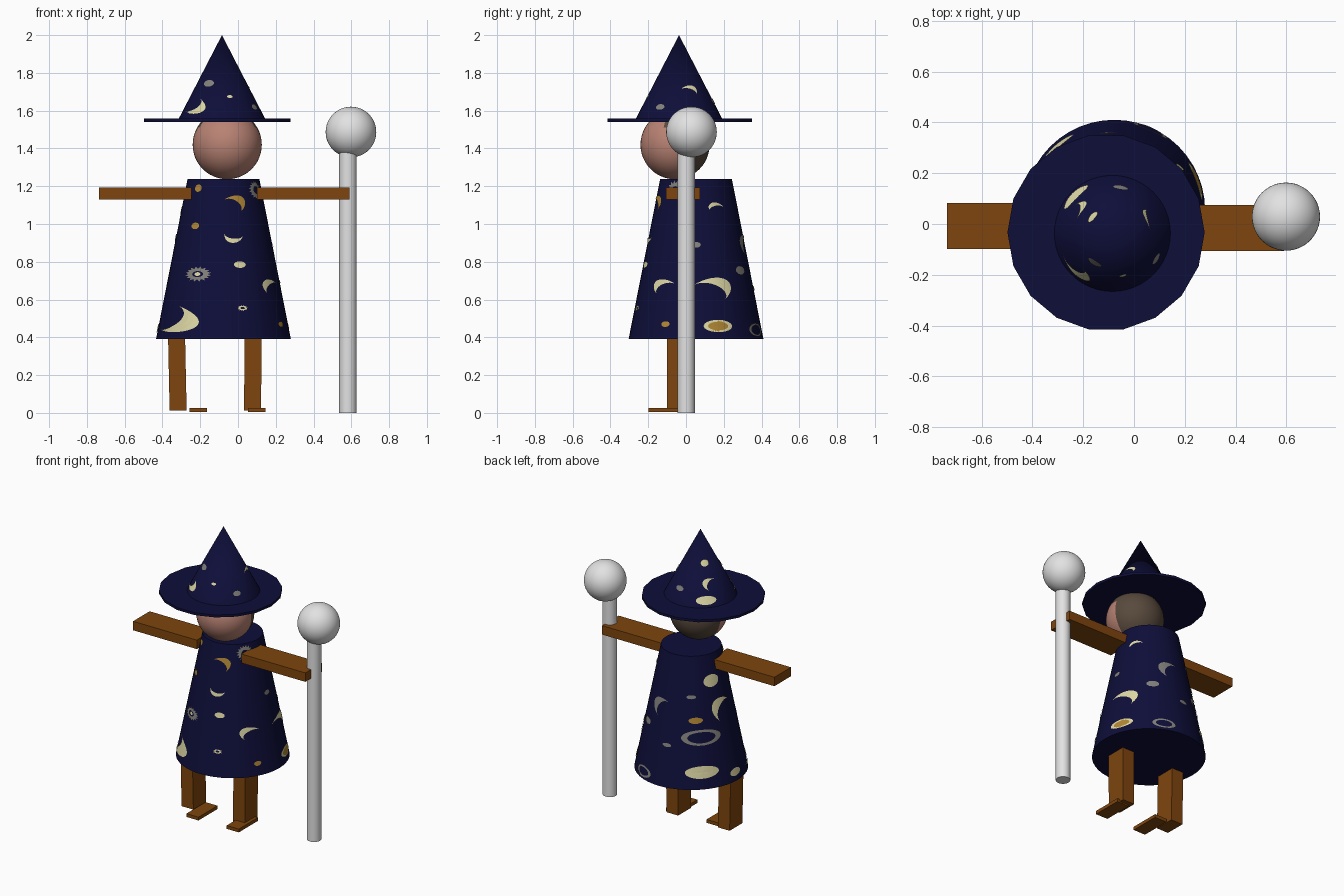
import bpy, bmesh, math
from mathutils import Vector

if "Cube" in bpy.data.objects:
    bpy.data.objects.remove(bpy.data.objects["Cube"])


def lin(c):
    return tuple(((v / 255 + 0.055) / 1.055) ** 2.4 if v > 10 else v / 255 / 12.92 for v in c)


def material(name, rgb):
    m = bpy.data.materials.new(name)
    m.diffuse_color = (*lin(rgb), 1)
    m.use_nodes = True
    m.node_tree.nodes["Principled BSDF"].inputs["Base Color"].default_value = m.diffuse_color
    return m


NAVY = material("navy cloth", (14, 14, 58))
CREAM = material("cream", (222, 216, 165))
GOLD = material("gold", (176, 134, 52))
GREY = material("grey", (130, 128, 122))
BROWN = material("brown wood", (126, 69, 14))
SKIN = material("skin", (184, 130, 115))
HAIR = material("dark hair", (88, 73, 60))
WHITE = material("pale staff", (226, 226, 226))


def finish(bm, name, mats, smooth=None):
    me = bpy.data.meshes.new(name)
    bm.to_mesh(me)
    bm.free()
    ob = bpy.data.objects.new(name, me)
    bpy.context.collection.objects.link(ob)
    for m in mats:
        me.materials.append(m)
    if smooth:
        bpy.ops.object.select_all(action='DESELECT')
        bpy.context.view_layer.objects.active = ob
        ob.select_set(True)
        bpy.ops.object.shade_smooth_by_angle(angle=math.radians(smooth))
    return ob


def frustum(name, cx, cy, z0, z1, r0, r1, n, mat, smooth=35):
    """Closed cone or cylinder with its first corner on +x."""
    bm = bmesh.new()

    def ring(r, z):
        return [bm.verts.new((cx + r * math.cos(2 * math.pi * i / n),
                              cy + r * math.sin(2 * math.pi * i / n), z)) for i in range(n)]
    lo = ring(r0, z0)
    bm.faces.new(lo[::-1])
    hi = ring(r1, z1) if r1 else [bm.verts.new((cx, cy, z1))] * n
    if r1:
        bm.faces.new(hi)
    for i in range(n):
        j = (i + 1) % n
        bm.faces.new([lo[i], lo[j], hi[j], hi[i]] if r1 else [lo[i], lo[j], hi[i]])
    return finish(bm, name, [mat], smooth)


def ball(name, c, r, mats):
    bm = bmesh.new()
    bmesh.ops.create_uvsphere(bm, u_segments=48, v_segments=24, radius=r)
    bmesh.ops.translate(bm, verts=bm.verts, vec=c)
    return finish(bm, name, mats, 40)


def box(name, x, y, z, mat, shift=0):
    """Box from min/max pairs; shift slides the lower end along x."""
    bm = bmesh.new()
    bmesh.ops.create_cube(bm, size=1)
    for v in bm.verts:
        low = v.co.z < 0
        v.co = [a[0] if t < 0 else a[1] for a, t in zip((x, y, z), v.co)]
        v.co.x += shift if low else 0
    return finish(bm, name, [mat])


def shape(kind, t):
    """Inner and outer outline points of a painted motif, t in 0..1."""
    a = 2 * math.pi * t
    p = Vector((math.cos(a), math.sin(a)))
    if kind == "moon":
        c, s = math.cos(a / 2), math.sin(a / 2)
        return Vector((c, 1.5 * s * 0.5 - 0.5)), Vector((c, 1.5 * s - 0.5))
    if kind == "ring":
        return p * 0.7, p
    if kind == "sun":
        return p * 0.4, p * (1 if round(t * 32) % 2 else 0.72)
    return p * 0, p


def motifs(name, cx, cy, z0, z1, r0, r1, items):
    """Thin painted motifs that follow a cone. Azimuth: 0 = front, 90 = right."""
    mats = [CREAM, GOLD, GREY]
    slope = (r1 - r0) / (z1 - z0)
    bm = bmesh.new()
    for az, z, kind, w, h, rot, mat in items:
        n, layers = 32, 3
        rc = r0 + slope * (z - z0)
        cr, sr = math.cos(math.radians(rot)), math.sin(math.radians(rot))
        rows = []
        for i in range(n + 1):
            a, b = shape(kind, i / n)
            row = []
            for k in range(layers + 1):
                p = a.lerp(b, k / layers)
                u, v = (p.x * cr - p.y * sr) * w / 2, (p.x * sr + p.y * cr) * h / 2
                th, r = math.radians(az) + u / rc, r0 + slope * (z + v - z0) + 0.004
                row.append(bm.verts.new((cx + r * math.sin(th), cy - r * math.cos(th), z + v)))
            rows.append(row)
        for p, q in zip(rows, rows[1:]):
            for k in range(layers):
                f = bm.faces.new((p[k], p[k + 1], q[k + 1], q[k]))
                f.material_index = mats.index(mat)
    bmesh.ops.remove_doubles(bm, verts=bm.verts, dist=1e-5)
    bm.normal_update()
    for f in bm.faces:
        if f.normal.dot(f.calc_center_median() - Vector((cx, cy, z0))) < 0:
            f.normal_flip()
    finish(bm, name, mats)


# Robe with painted moons, suns and dots
robe = (-0.077, 0.053, 0.39, 1.238, 0.357, 0.19)
frustum("robe", *robe, 48, NAVY)
motifs("robe_motifs", *robe, [
    (-50, 0.49, "moon", 0.34, 0.14, -120, CREAM),
    (17, 1.11, "moon", 0.12, 0.09, -45, GOLD),
    (12, 0.93, "moon", 0.10, 0.06, 170, CREAM),
    (-28, 0.735, "sun", 0.16, 0.08, 0, GREY),
    (-28, 0.735, "dot", 0.035, 0.02, 0, CREAM),
    (18, 0.785, "dot", 0.065, 0.035, 0, CREAM),
    (-38, 0.99, "dot", 0.05, 0.035, 0, GOLD),
    (-41, 1.19, "dot", 0.045, 0.04, 0, GOLD),
    (57, 1.18, "sun", 0.11, 0.10, 0, GREY),
    (18, 0.555, "sun", 0.06, 0.03, 0, CREAM),
    (55, 0.67, "moon", 0.14, 0.08, 40, CREAM),
    (62, 0.47, "dot", 0.05, 0.03, 0, GOLD),
    (109, 0.66, "moon", 0.21, 0.12, -40, CREAM),
    (110, 0.46, "dot", 0.15, 0.06, 0, GOLD),
    (110, 0.46, "ring", 0.16, 0.065, 0, CREAM),
    (118, 1.09, "moon", 0.09, 0.05, 20, CREAM),
    (90, 0.89, "dot", 0.05, 0.03, 0, GREY),
    (145, 0.755, "dot", 0.08, 0.045, 0, GREY),
    (168, 0.89, "moon", 0.14, 0.12, 60, GREY),
    (156, 0.44, "ring", 0.15, 0.07, 0, GREY),
    (227, 0.50, "dot", 0.22, 0.08, 0, CREAM),
    (261, 0.88, "moon", 0.16, 0.15, 50, CREAM),
    (249, 1.07, "dot", 0.11, 0.08, 0, CREAM),
    (221, 0.83, "dot", 0.09, 0.04, 0, GOLD),
    (228, 0.72, "ring", 0.26, 0.10, 0, GREY),
    (268, 0.45, "dot", 0.10, 0.05, 0, CREAM),
    (215, 0.98, "dot", 0.06, 0.025, 0, GREY),
    (185, 0.66, "dot", 0.06, 0.025, 0, GREY),
])

# Head: skin in front, hair at the back
HC = Vector((-0.057, -0.058, 1.42))
head = ball("head", HC, 0.183, [SKIN, HAIR])
for p in head.data.polygons:
    d = p.center - HC
    p.material_index = int(d.y > 0.02 or (d.z > 0.08 and d.y > -0.05))

# Hat
hat = (-0.085, -0.037, 1.555, 2.0, 0.23, 0)
frustum("hat_brim", -0.11, -0.033, 1.541, 1.558, 0.388, 0.388, 18, NAVY)
frustum("hat_cone", *hat, 48, NAVY)
motifs("hat_motifs", *hat, [
    (-31, 1.745, "dot", 0.06, 0.035, 0, GREY),
    (-46, 1.62, "moon", 0.15, 0.08, -130, CREAM),
    (14, 1.675, "dot", 0.03, 0.015, 0, CREAM),
    (60, 1.62, "dot", 0.05, 0.03, 0, GREY),
    (112, 1.71, "moon", 0.09, 0.05, -30, CREAM),
    (225, 1.60, "dot", 0.13, 0.05, 0, CREAM),
    (235, 1.69, "moon", 0.09, 0.07, 60, CREAM),
    (230, 1.81, "dot", 0.05, 0.04, 0, CREAM),
    (170, 1.65, "dot", 0.06, 0.03, 0, GREY),
])

# Arms, legs and feet
box("left_arm", (-0.735, -0.247), (-0.098, 0.083), (1.13, 1.192), BROWN)
box("right_arm", (0.1, 0.59), (-0.106, 0.075), (1.13, 1.192), BROWN)
box("left_leg", (-0.37, -0.28), (-0.1, 0.04), (0.013, 0.395), BROWN, 0.008)
box("right_leg", (0.035, 0.125), (-0.1, 0.04), (0.013, 0.395), BROWN, -0.003)
box("left_foot", (-0.256, -0.164), (-0.198, 0.01), (0.004, 0.027), BROWN)
box("right_foot", (0.052, 0.145), (-0.198, 0.01), (0.004, 0.027), BROWN)

# Staff with ball on top
frustum("staff", 0.582, 0.001, 0, 1.42, 0.046, 0.046, 32, WHITE)
ball("staff_ball", (0.598, 0.029, 1.487), 0.134, [WHITE])
